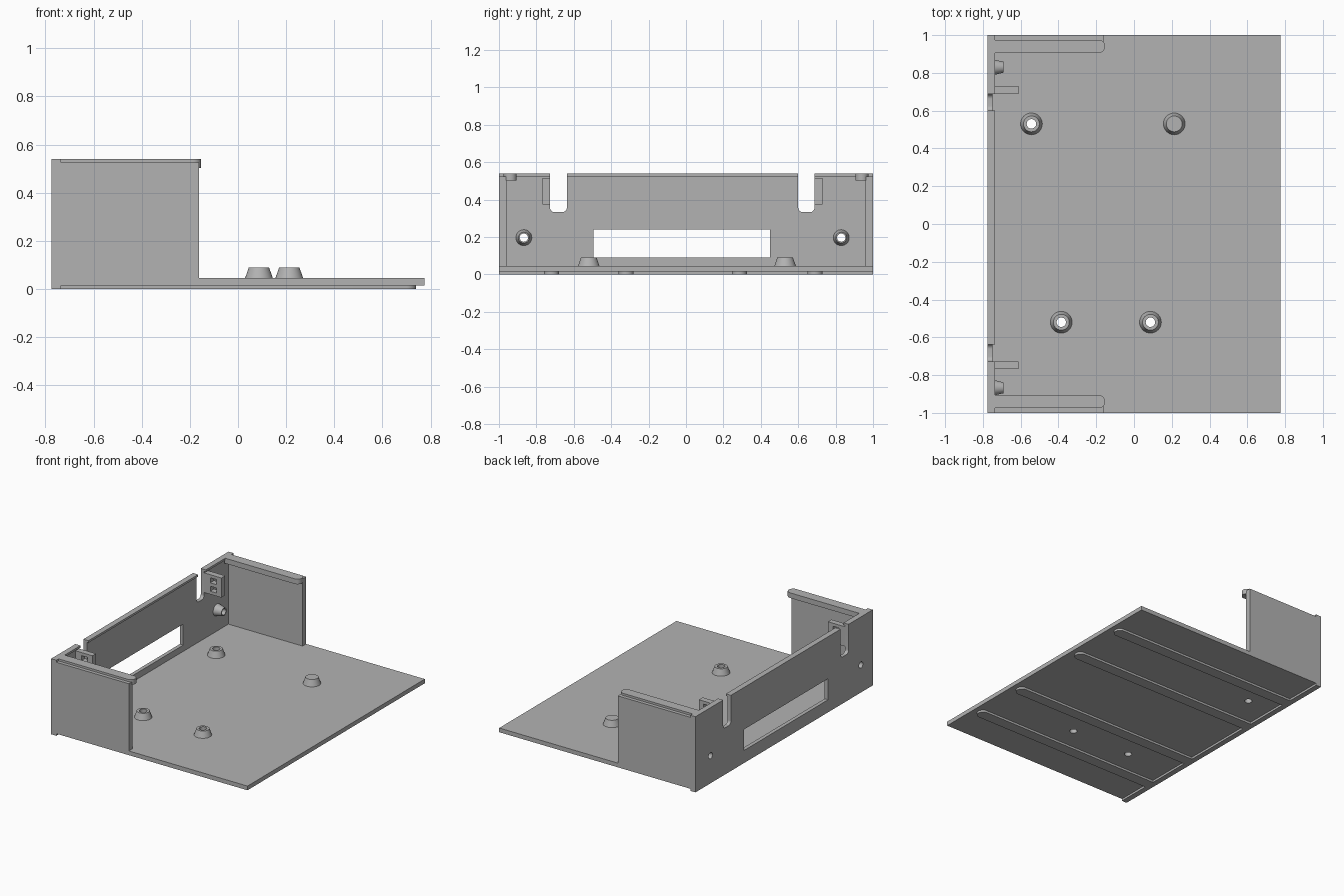
import bpy, bmesh
from mathutils import Matrix, Vector

if "Cube" in bpy.data.objects:
    bpy.data.objects.remove(bpy.data.objects["Cube"], do_unlink=True)

GREY = (0.45, 0.45, 0.45, 1.0)
grey = bpy.data.materials.new("plain grey")
grey.use_nodes = True
grey.diffuse_color = GREY
grey.node_tree.nodes["Principled BSDF"].inputs["Base Color"].default_value = GREY


def finish(name, bm):
    bmesh.ops.recalc_face_normals(bm, faces=bm.faces)
    mesh = bpy.data.meshes.new(name)
    bm.to_mesh(mesh)
    bm.free()
    mesh.materials.append(grey)
    obj = bpy.data.objects.new(name, mesh)
    bpy.context.scene.collection.objects.link(obj)
    return obj


def box(name, x, y, z, radius=0, round_if=None):
    """Box from (min, max) ranges; edges whose both ends pass round_if are rounded."""
    bm = bmesh.new()
    bmesh.ops.create_cube(bm, size=1)
    for v in bm.verts:
        v.co = Vector(r[0] if c < 0 else r[1] for r, c in zip((x, y, z), v.co))
    if round_if:
        edges = [e for e in bm.edges if round_if(e)]
        bmesh.ops.bevel(bm, geom=edges, offset=radius, segments=8,
                        profile=0.5, affect='EDGES')
    return finish(name, bm)


def cone(name, base, height, r1, r2, axis='Z'):
    """Cone or cylinder standing on base, pointing along +z or +x."""
    bm = bmesh.new()
    bmesh.ops.create_cone(bm, cap_ends=True, segments=32, radius1=r1,
                          radius2=r2, depth=height)
    bmesh.ops.translate(bm, vec=(0, 0, height / 2), verts=bm.verts)
    if axis == 'X':
        bmesh.ops.rotate(bm, matrix=Matrix.Rotation(1.5707963, 3, 'Y'), verts=bm.verts)
    bmesh.ops.translate(bm, vec=base, verts=bm.verts)
    return finish(name, bm)


def cut(cutter, *targets):
    """Subtract the cutter from each target, then remove it."""
    cutter.hide_render = True
    for t in targets:
        mod = t.modifiers.new("cut", 'BOOLEAN')
        mod.operation = 'DIFFERENCE'
        mod.solver = 'EXACT'
        mod.object = cutter
        bpy.context.view_layer.objects.active = t
        bpy.ops.object.modifier_apply(modifier=mod.name)
    bpy.data.objects.remove(cutter, do_unlink=True)


def end_edges(x_end):
    """Picks the upright edges at one x end."""
    return lambda e: all(abs(v.co.x - x_end) < 1e-4 for v in e.verts) and \
        abs(e.verts[0].co.z - e.verts[1].co.z) > 0.001


BACK, INNER, FRONT = -0.775, -0.735, 0.775
FLOOR, TOP = 0.045, 0.54

# floor plate with four guide ribs below
floor = box("floor_plate", (-0.749, FRONT), (-1, 1), (0.015, FLOOR))
for y in (-0.72, -0.32, 0.285, 0.69):
    box("guide_rib", (INNER - 0.005, 0.74), (y - 0.04, y + 0.04), (0, 0.016),
        0.0398, end_edges(0.74))

# end panel: thin wall with a thicker lip at top and foot
bm = bmesh.new()
outline = [(BACK, 0), (INNER, 0), (INNER, 0.015), (-0.748, 0.015),
           (-0.748, 0.525), (INNER, 0.525), (INNER, TOP), (BACK, TOP)]
face = bm.faces.new([bm.verts.new((x, -1, z)) for x, z in outline])
swept = bmesh.ops.extrude_face_region(bm, geom=[face])["geom"]
bmesh.ops.translate(bm, vec=(0, 2, 0),
                    verts=[g for g in swept if isinstance(g, bmesh.types.BMVert)])
panel = finish("end_panel", bm)

# window and two round-cornered cable notches
cut(box("window_cutter", (-0.9, -0.7), (-0.495, 0.45), (0.09, 0.24)), panel)
for y0, y1 in ((-0.727, -0.637), (0.60, 0.687)):
    cut(box("notch_cutter", (-0.9, -0.7), (y0, y1), (0.333, 0.7), 0.025,
            lambda e: all(v.co.z < 0.4 for v in e.verts)
            and abs(e.verts[0].co.x - e.verts[1].co.x) > 0.1), panel)

# brackets beside the notches, each with two square holes
for y0, y1 in ((-0.767, -0.727), (0.687, 0.73)):
    bracket = box("notch_bracket", (-0.749, -0.612), (y0, y1), (0.375, 0.515))
    for z in (0.415, 0.475):
        cut(box("hole_cutter", (-0.70, -0.65), (y0 - 0.1, y1 + 0.1),
                (z - 0.018, z + 0.018)), bracket)

# screw bosses on the end panel
for y in (-0.867, 0.83):
    boss = cone("screw_boss", (-0.749, y, 0.197), 0.057, 0.043, 0.029, 'X')
    cut(cone("hole_cutter", (-0.9, y, 0.197), 0.4, 0.022, 0.022, 'X'), panel, boss)

# side walls, each with a round-ended rail along the top
for s in (-1, 1):
    box("side_wall", (-0.749, -0.162), sorted((s * 0.96, s)), (0.04, 0.525))
    box("top_rail", (INNER - 0.005, -0.153), sorted((s * 0.905, s * 0.975)),
        (0.503, TOP), 0.0348, end_edges(-0.153))

# standoffs on the floor; one is solid
for x, y, drilled in ((-0.543, 0.53, True), (0.213, 0.53, False),
                      (-0.385, -0.52, True), (0.087, -0.52, True)):
    post = cone("standoff", (x, y, FLOOR - 0.001), 0.046, 0.058, 0.042)
    if drilled:
        cut(cone("hole_cutter", (x, y, -0.1), 0.4, 0.025, 0.025), floor, post)

# crisp edges, smooth curves
for obj in bpy.context.scene.objects:
    obj.select_set(obj.type == 'MESH' and grey.name in obj.data.materials)
bpy.ops.object.shade_smooth_by_angle(angle=0.6)
